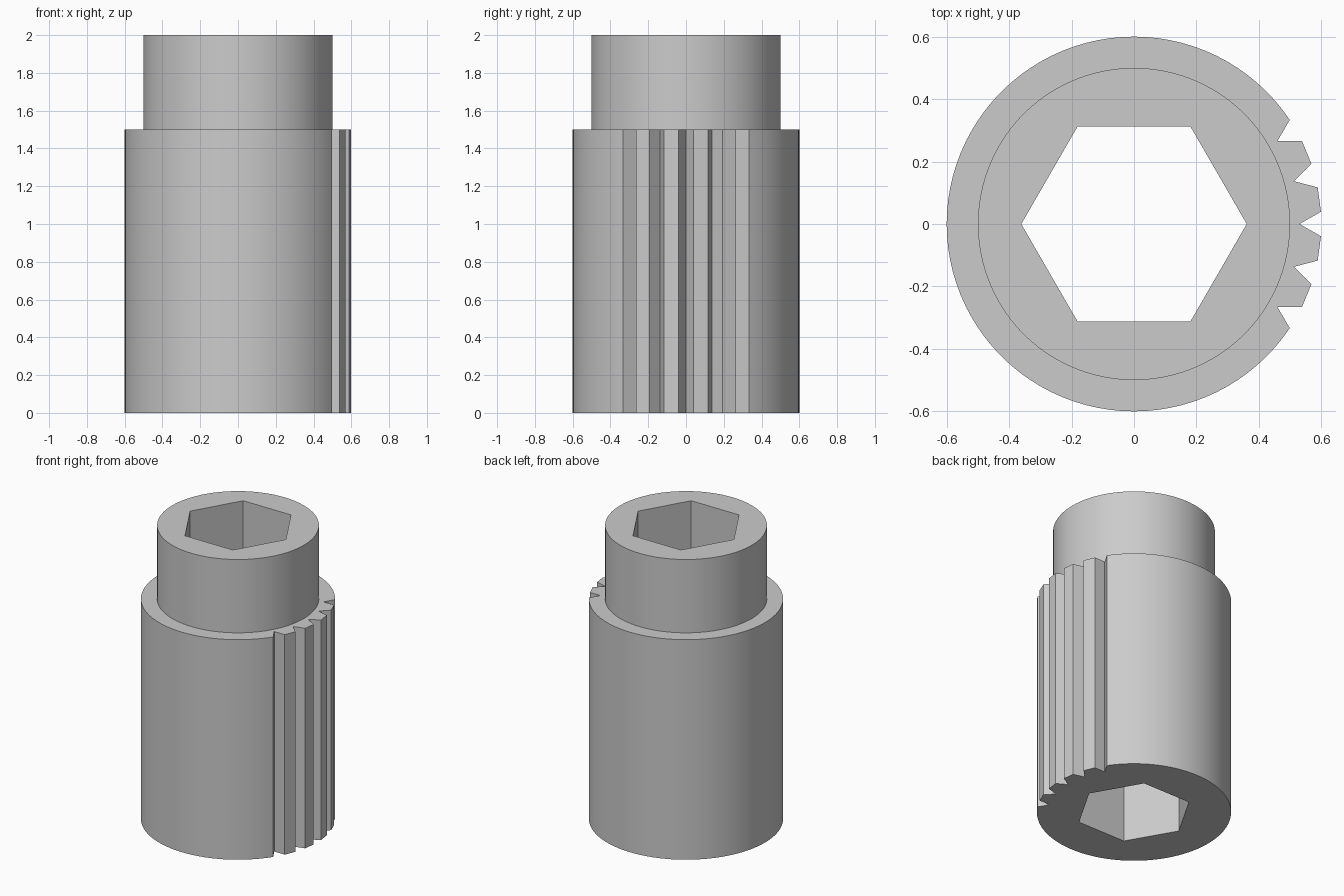
import bpy
import bmesh
from math import sin, cos, radians

if "Cube" in bpy.data.objects:
    bpy.data.objects.remove(bpy.data.objects["Cube"])

BODY_R, ROOT_R, COLLAR_R, HEX_R = 0.6, 0.53, 0.5, 0.361
SHOULDER_Z, TOP_Z = 1.5, 2.0
STEP = 3.75                      # degrees between outline points


def polar(r, deg):
    return r * cos(radians(deg)), r * sin(radians(deg))


def circle(r, count):
    return [polar(r, i * 360 / count) for i in range(count)]


# Body outline: a circle with five V grooves, 15 degrees apart, facing +x
GROOVES = (-30, -15, 0, 15, 30)
body_outline = []
for i in range(96):
    deg = i * STEP - 180
    if abs(deg) < 32 and deg % 15 == 7.5:
        continue                 # each tooth tip is one flat face
    body_outline.append(polar(ROOT_R if deg in GROOVES else BODY_R, deg))
collar_outline = circle(COLLAR_R, 96)
hex_outline = circle(HEX_R, 6)

bm = bmesh.new()


def ring(outline, z):
    verts = [bm.verts.new((x, y, z)) for x, y in outline]
    edges = [bm.edges.new((v, verts[i - 1])) for i, v in enumerate(verts)]
    return verts, edges


def wall(low, high):
    for i in range(len(low[0])):
        bm.faces.new((low[0][i - 1], low[0][i], high[0][i], high[0][i - 1]))


def cap(outer, inner):
    bmesh.ops.triangle_fill(bm, edges=outer[1] + inner[1], use_beauty=True)


body_low, body_high = ring(body_outline, 0), ring(body_outline, SHOULDER_Z)
collar_low, collar_high = ring(collar_outline, SHOULDER_Z), ring(collar_outline, TOP_Z)
hex_low, hex_high = ring(hex_outline, 0), ring(hex_outline, TOP_Z)

# Flat ends and shoulder, then the upright walls and the through bore
cap(body_low, hex_low)
cap(body_high, collar_low)
cap(collar_high, hex_high)
wall(body_low, body_high)
wall(collar_low, collar_high)
wall(hex_low, hex_high)
bmesh.ops.recalc_face_normals(bm, faces=bm.faces[:])

mesh = bpy.data.meshes.new("grooved_socket_sleeve")
bm.to_mesh(mesh)
bm.free()
sleeve = bpy.data.objects.new("grooved_socket_sleeve", mesh)
bpy.context.collection.objects.link(sleeve)

# Plain grey finish
grey = bpy.data.materials.new("plain grey")
grey.use_nodes = True
colour = (0.6, 0.6, 0.6, 1)
grey.diffuse_color = colour
grey.node_tree.nodes["Principled BSDF"].inputs["Base Color"].default_value = colour
mesh.materials.append(grey)

bpy.ops.object.select_all(action="DESELECT")
sleeve.select_set(True)
bpy.context.view_layer.objects.active = sleeve
bpy.ops.object.shade_smooth_by_angle(angle=radians(25))
